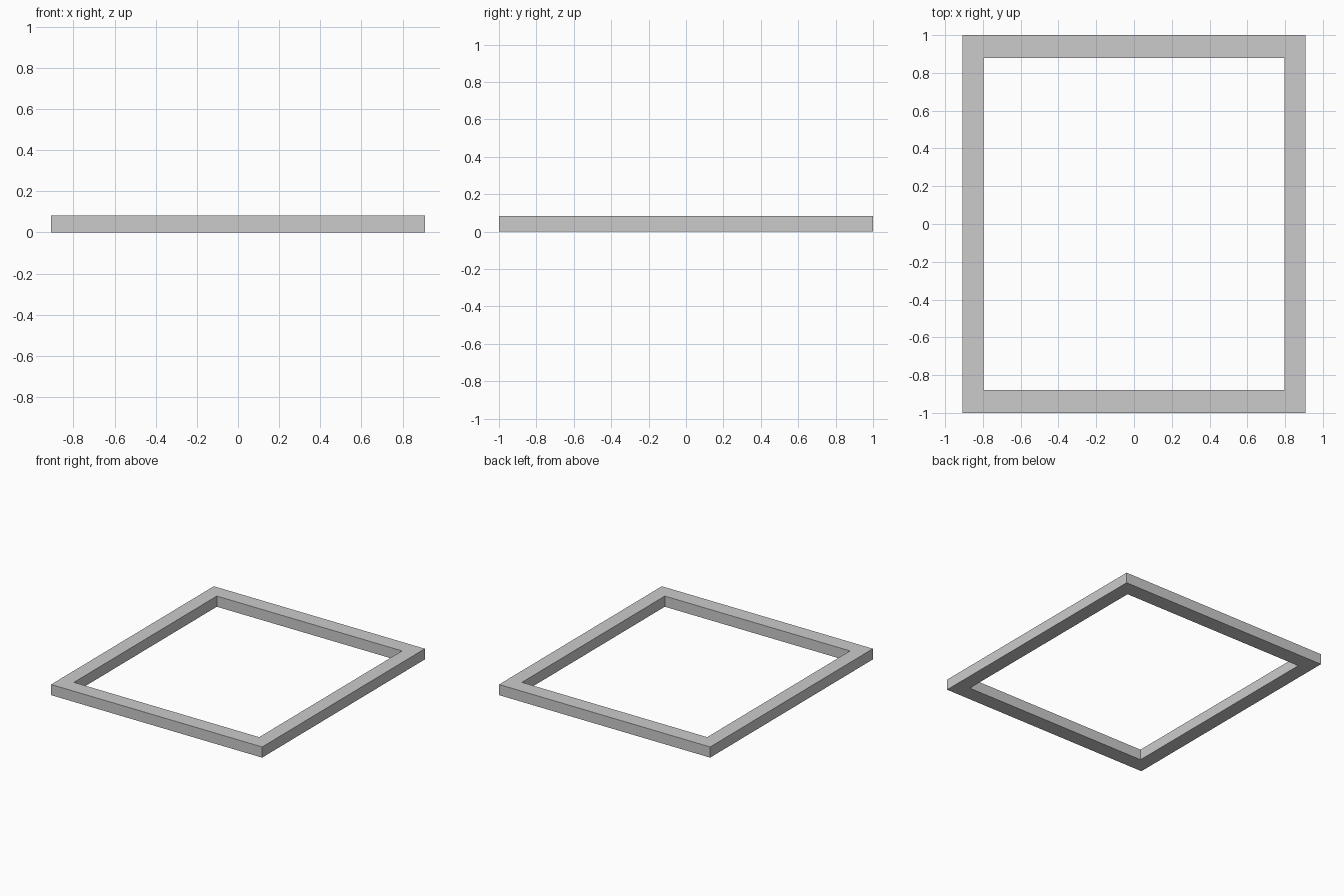
import bpy, bmesh

if "Cube" in bpy.data.objects:
    bpy.data.objects.remove(bpy.data.objects["Cube"])

OUTER = (0.908, 1.0)    # half sizes of the outer edge
INNER = (0.797, 0.878)  # half sizes of the opening
HEIGHT = 0.083


def rectangle(bm, half, z):
    return [bm.verts.new((sx * half[0], sy * half[1], z))
            for sx, sy in ((-1, -1), (1, -1), (1, 1), (-1, 1))]


# Rectangular frame: four loops joined into a closed ring
bm = bmesh.new()
loops = [rectangle(bm, OUTER, 0), rectangle(bm, OUTER, HEIGHT),
         rectangle(bm, INNER, HEIGHT), rectangle(bm, INNER, 0)]
for a, b in zip(loops, loops[1:] + loops[:1]):
    for i in range(4):
        j = (i + 1) % 4
        bm.faces.new((a[i], a[j], b[j], b[i]))
bmesh.ops.recalc_face_normals(bm, faces=bm.faces)

mesh = bpy.data.meshes.new("rectangular_frame")
bm.to_mesh(mesh)
bm.free()
frame = bpy.data.objects.new("rectangular_frame", mesh)
bpy.context.collection.objects.link(frame)
